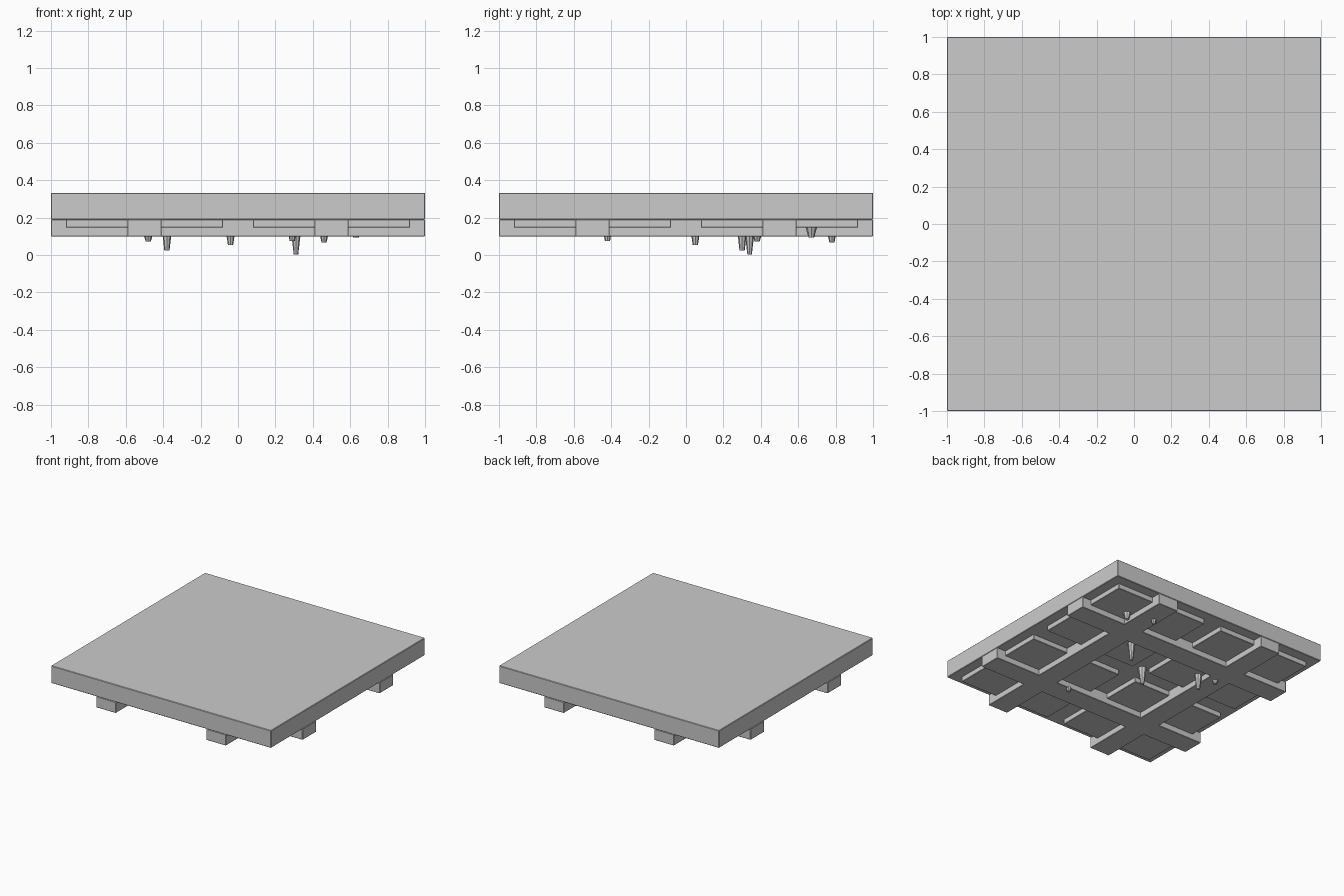
import bpy
import bmesh
from mathutils import Matrix

if "Cube" in bpy.data.objects:
    bpy.data.objects.remove(bpy.data.objects["Cube"])


def finish(name, bm, bevel=0.0):
    mesh = bpy.data.meshes.new(name)
    bm.to_mesh(mesh)
    bm.free()
    ob = bpy.data.objects.new(name, mesh)
    bpy.context.collection.objects.link(ob)
    if bevel:
        mod = ob.modifiers.new("edge_bevel", 'BEVEL')
        mod.width = bevel
        mod.segments = 1
    return ob


def box(name, x, y, z, bevel=0.003):
    """Box from (min, max) ranges."""
    bm = bmesh.new()
    size = [r[1] - r[0] for r in (x, y, z)]
    mid = [(r[1] + r[0]) / 2 for r in (x, y, z)]
    bmesh.ops.create_cube(bm, size=1, matrix=Matrix.Translation(mid) @ Matrix.Diagonal((*size, 1)))
    return finish(name, bm, bevel)


def spike(name, x, y, top, tip, r_top, r_tip):
    """Tapered stalactite hanging from the ceiling."""
    bm = bmesh.new()
    bmesh.ops.create_cone(bm, cap_ends=True, segments=8, radius1=r_tip, radius2=r_top,
                          depth=top - tip, matrix=Matrix.Translation((x, y, (top + tip) / 2)))
    return finish(name, bm)


# ceiling slab
box("slab", (-1, 1), (-1, 1), (0.19, 0.333), 0.004)

# crossing beams and square panels on the underside
for i, a in enumerate((-0.5, 0.5)):
    box(f"beam_along_x_{i}", (-1, 1), (a - 0.09, a + 0.09), (0.10, 0.19))
    box(f"beam_along_y_{i}", (a - 0.09, a + 0.09), (-1, 1), (0.10, 0.19))
    for j, b in enumerate((-0.5, 0.5)):
        box(f"panel_{i}{j}", (a - 0.42, a + 0.42), (b - 0.42, b + 0.42), (0.147, 0.19))

# stalactites: x, y, top, tip, top radius, tip radius
spikes = [
    (0.31, 0.34, 0.19, 0.003, 0.034, 0.012),
    (-0.38, 0.30, 0.19, 0.025, 0.033, 0.014),
    (-0.04, 0.05, 0.19, 0.053, 0.034, 0.014),
    (0.29, -0.42, 0.11, 0.075, 0.020, 0.014),
    (-0.48, 0.38, 0.11, 0.073, 0.025, 0.014),
    (0.46, 0.78, 0.11, 0.066, 0.023, 0.013),
    (0.63, 0.67, 0.15, 0.093, 0.031, 0.015),
]
for i, s in enumerate(spikes):
    spike(f"stalactite_{i}", *s)
